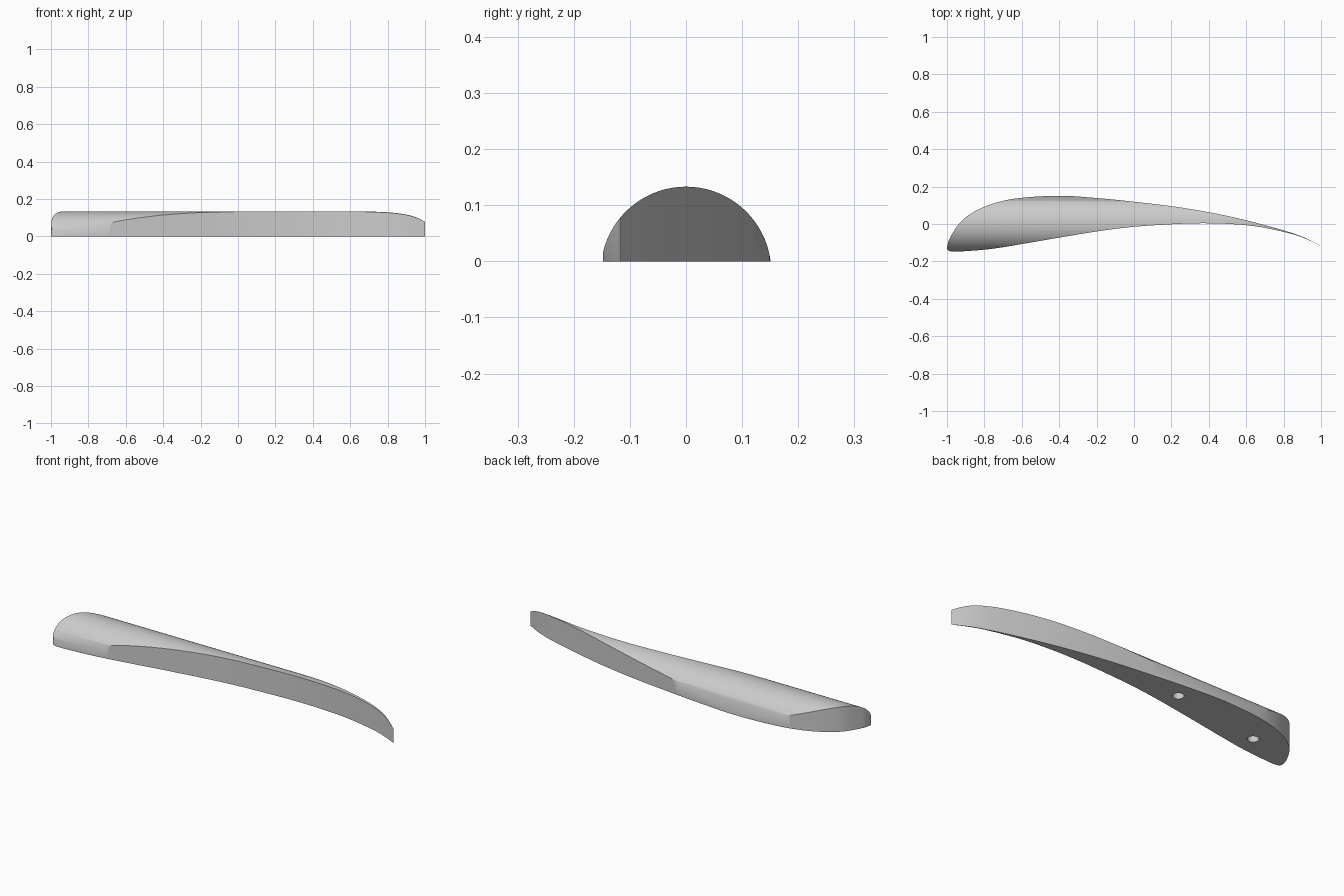
import bpy, bmesh, math
from mathutils import Vector, Matrix

cube = bpy.data.objects.get("Cube")
if cube:
    bpy.data.objects.remove(cube, do_unlink=True)

# Curved plan outline: back edge from blunt end to tip, front edge from tip to blunt end
BACK = [(-1, -.125), (-.985, -.077), (-.93, .008), (-.85, .068), (-.745, .112), (-.61, .139),
        (-.395, .151), (-.18, .137), (0, .119), (.245, .089), (.5, .043), (.755, -.021),
        (.9, -.068), (1, -.117)]
FRONT = [(1, -.117), (.92, -.08), (.835, -.051), (.675, -.016), (.515, 0), (.35, .004),
         (.19, -.002), (0, -.015), (-.18, -.037), (-.395, -.072), (-.61, -.109),
         (-.77, -.134), (-.93, -.147), (-.98, -.146), (-.997, -.137), (-1, -.125)]
RADIUS, AXIS_Z = .152, -.019


def smooth_path(points, steps=6):
    """Catmull-Rom path through the points, last point left out."""
    p = [Vector(q) for q in points]
    p = [2 * p[0] - p[1]] + p + [2 * p[-1] - p[-2]]
    path = []
    for a, b, c, d in zip(p, p[1:], p[2:], p[3:]):
        for i in range(steps):
            t = i / steps
            path.append(.5 * (2 * b + (c - a) * t + (2 * a - 5 * b + 4 * c - d) * t ** 2
                              + (3 * b - a - 3 * c + d) * t ** 3))
    return path


def make_object(name, bm):
    bmesh.ops.recalc_face_normals(bm, faces=bm.faces)
    mesh = bpy.data.meshes.new(name)
    bm.to_mesh(mesh)
    bm.free()
    obj = bpy.data.objects.new(name, mesh)
    bpy.context.collection.objects.link(obj)
    return obj


def cylinder(name, radius, depth, matrix, sides):
    bm = bmesh.new()
    bmesh.ops.create_cone(bm, cap_ends=True, segments=sides, radius1=radius,
                          radius2=radius, depth=depth, matrix=matrix)
    obj = make_object(name, bm)
    obj.hide_render = True
    return obj


def cut(target, cutter, operation):
    mod = target.modifiers.new("cut", 'BOOLEAN')
    mod.object, mod.operation, mod.solver = cutter, operation, 'EXACT'
    bpy.context.view_layer.objects.active = target
    bpy.ops.object.modifier_apply(modifier=mod.name)
    bpy.data.objects.remove(cutter, do_unlink=True)


# Handle body: outline extruded upward
bm = bmesh.new()
base = bm.faces.new([bm.verts.new((p.x, p.y, 0)) for p in smooth_path(BACK) + smooth_path(FRONT)])
top = bmesh.ops.extrude_face_region(bm, geom=[base])
bmesh.ops.translate(bm, vec=(0, 0, .2), verts=[v for v in top["geom"] if isinstance(v, bmesh.types.BMVert)])
handle = make_object("curved_handle", bm)

# Round the top with a long cylinder
along_x = Matrix.Translation((0, 0, AXIS_Z)) @ Matrix.Rotation(math.pi / 2, 4, 'Y')
cut(handle, cylinder("rounding_cutter", RADIUS, 2.4, along_x, 128), 'INTERSECT')

# Blind screw holes in the underside
for x, y in [(-.745, -.033), (-.225, .05)]:
    cut(handle, cylinder("hole_cutter", .027, .16, Matrix.Translation((x, y, 0)), 32), 'DIFFERENCE')

# Plain grey finish
grey = bpy.data.materials.new("light_grey")
grey.use_nodes = True
colour = (.6, .6, .6, 1)
grey.diffuse_color = colour
grey.node_tree.nodes["Principled BSDF"].inputs["Base Color"].default_value = colour
handle.data.materials.clear()
handle.data.materials.append(grey)

bpy.ops.object.select_all(action='DESELECT')
handle.select_set(True)
bpy.context.view_layer.objects.active = handle
bpy.ops.object.shade_smooth_by_angle(angle=math.radians(37))
